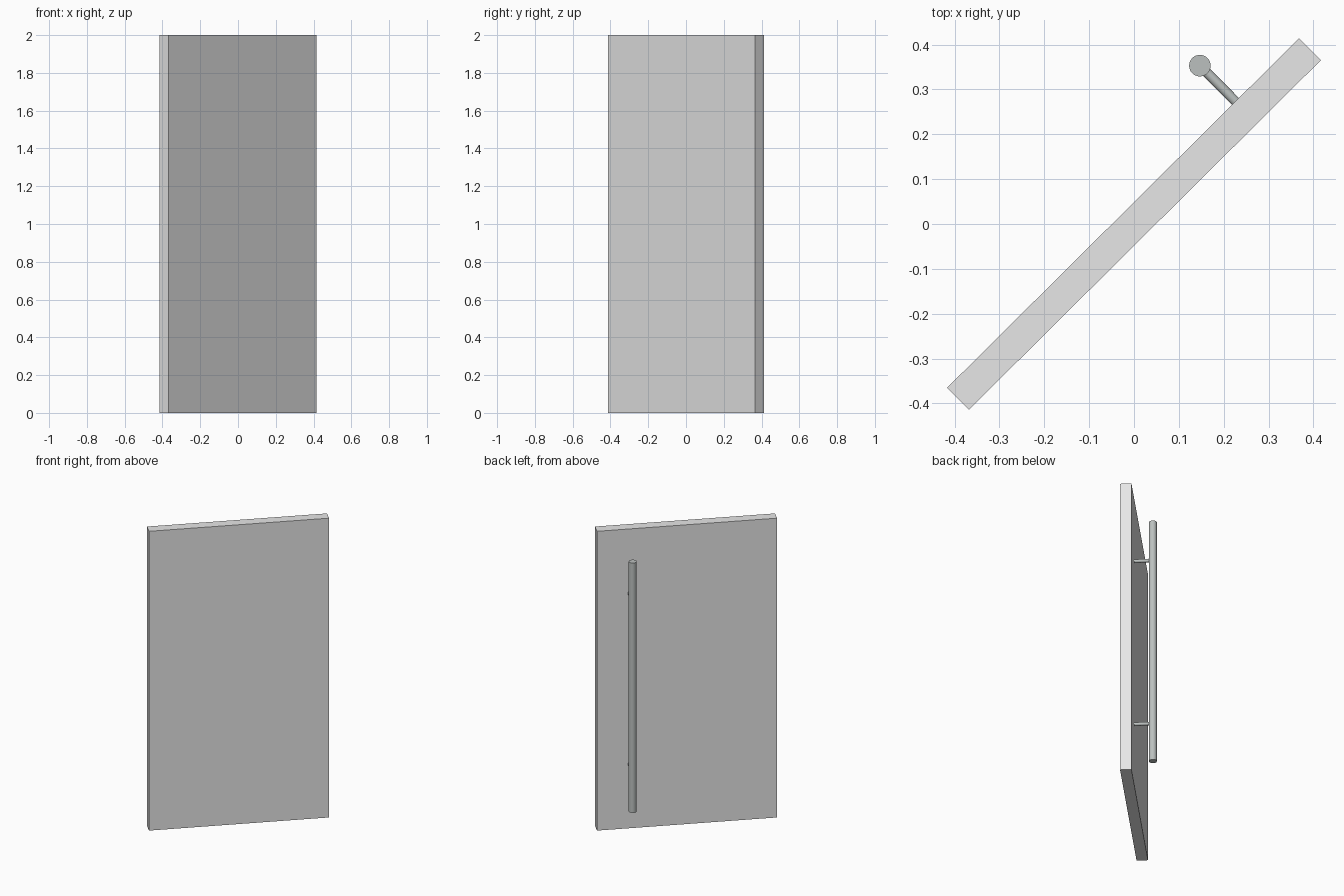
import bpy
import math
from mathutils import Matrix, Vector

if "Cube" in bpy.data.objects:
    bpy.data.objects.remove(bpy.data.objects["Cube"])

ANGLE = math.radians(44.8)
TURN = Matrix.Rotation(ANGLE, 4, 'Z')   # door leaf stands turned about z


def material(name, color):
    m = bpy.data.materials.new(name)
    m.diffuse_color = (*color, 1)
    m.use_nodes = True
    m.node_tree.nodes["Principled BSDF"].inputs["Base Color"].default_value = m.diffuse_color
    return m


panel_mat = material("light grey panel", (0.8, 0.8, 0.8))
metal_mat = material("brushed metal", (0.50, 0.53, 0.52))


def rod(name, start, end, radius):
    """Smooth capped cylinder between two points given in door space."""
    a, b = TURN @ Vector(start), TURN @ Vector(end)
    bpy.ops.mesh.primitive_cylinder_add(vertices=32, radius=radius, depth=(b - a).length,
                                        location=(a + b) / 2,
                                        rotation=(b - a).to_track_quat('Z', 'Y').to_euler())
    ob = bpy.context.object
    ob.name = name
    ob.data.materials.append(metal_mat)
    bpy.ops.object.shade_smooth_by_angle()


# door leaf
bpy.ops.mesh.primitive_cube_add(size=1, location=(0, 0, 1), rotation=(0, 0, ANGLE))
door = bpy.context.object
door.name = "door_panel"
door.scale = (1.106, 0.069, 2)
door.data.materials.append(panel_mat)

# long pull bar with two standoffs on the back face
U, N = 0.353, 0.147
rod("pull_bar", (U, N, 0.165), (U, N, 1.835), 0.024)
for label, z in (("lower", 0.43), ("upper", 1.57)):
    rod(label + "_standoff", (U, 0.03, z), (U, N, z), 0.011)
